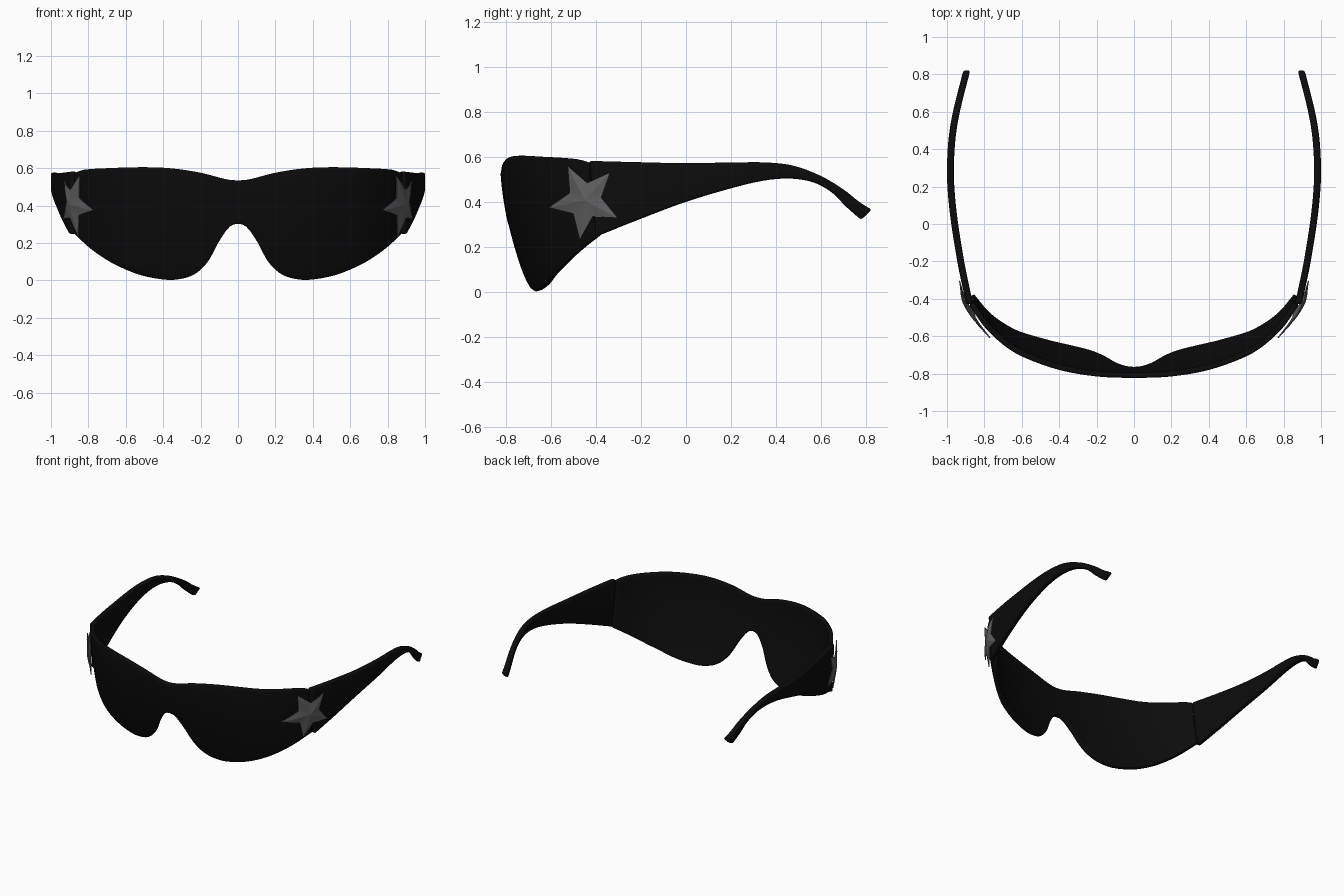
import bpy, bmesh, math

if "Cube" in bpy.data.objects:
    bpy.data.objects.remove(bpy.data.objects["Cube"])

def material(name, c):
    m = bpy.data.materials.new(name)
    m.diffuse_color = (c, c, c, 1)
    m.use_nodes = True
    m.node_tree.nodes["Principled BSDF"].inputs["Base Color"].default_value = m.diffuse_color
    return m

BLACK = material("gloss black", 0.0035)
GREY = material("star grey", 0.12)

def curve(pts, x):
    """Smooth interpolation through (x, value) points."""
    n = len(pts)
    x = min(max(x, pts[0][0]), pts[-1][0])
    i = 0
    while i < n - 2 and x > pts[i + 1][0]:
        i += 1
    def slope(k):
        a, b = pts[max(k - 1, 0)], pts[min(k + 1, n - 1)]
        return (b[1] - a[1]) / (b[0] - a[0])
    (x0, y0), (x1, y1) = pts[i], pts[i + 1]
    h = x1 - x0
    t = (x - x0) / h
    return ((2*t**3 - 3*t**2 + 1) * y0 + (t**3 - 2*t**2 + t) * h * slope(i)
            + (3*t**2 - 2*t**3) * y1 + (t**3 - t**2) * h * slope(i + 1))

def finish(name, bm, mat, solid=0, bevel=0, mirror=False, angle=35):
    me = bpy.data.meshes.new(name)
    bm.to_mesh(me)
    bm.free()
    me.materials.append(mat)
    ob = bpy.data.objects.new(name, me)
    bpy.context.collection.objects.link(ob)
    if solid:
        m = ob.modifiers.new("thickness", 'SOLIDIFY')
        m.thickness, m.offset = solid, -1
    if bevel:
        m = ob.modifiers.new("round", 'BEVEL')
        m.width, m.segments = bevel, 3
        m.limit_method, m.angle_limit = 'ANGLE', math.radians(45)
    if mirror:
        m = ob.modifiers.new("mirror", 'MIRROR')
        m.use_mirror_merge = False
    bpy.ops.object.select_all(action='DESELECT')
    ob.select_set(True)
    bpy.context.view_layer.objects.active = ob
    bpy.ops.object.convert(target='MESH')
    bpy.ops.object.shade_smooth_by_angle(angle=math.radians(angle))
    return ob

# Wraparound lens: plan curve, top edge and bottom edge, leaning back downwards
PLAN = [(0, -.825), (.2, -.815), (.4, -.78), (.6, -.708), (.7, -.645), (.8, -.55), (.88, -.435)]
TOP = [(0, .533), (.05, .537), (.1, .549), (.2, .575), (.35, .598), (.5, .605), (.7, .6),
       (.84, .59), (.88, .572)]
BOTTOM = [(0, .3), (.04, .29), (.1, .21), (.15, .115), (.2, .055), (.25, .022), (.3, .007),
          (.37, 0), (.5, .02), (.6, .055), (.7, .105), (.8, .175), (.88, .25)]

def lean(z):
    return .12 * (max(.55 - z, 0) / .55) ** 1.6

bm = bmesh.new()
COLS, ROWS = 80, 14
grid = []
for i in range(COLS + 1):
    x = .88 * (2 * i / COLS - 1)
    a = abs(x)
    lo, hi = curve(BOTTOM, a), curve(TOP, a)
    col = []
    for j in range(ROWS + 1):
        z = lo + (hi - lo) * j / ROWS
        col.append(bm.verts.new((x, curve(PLAN, a) + lean(z), z)))
    grid.append(col)
for i in range(COLS):
    for j in range(ROWS):
        bm.faces.new((grid[i][j], grid[i+1][j], grid[i+1][j+1], grid[i][j+1]))
finish("lens_shield", bm, BLACK, solid=.03, bevel=.008)

# Temple arms: tapered strip that hooks down behind the ear
ARM_TOP = [(-.43, .582), (-.2, .576), (0, .572), (.2, .575), (.36, .575), (.48, .56),
           (.6, .515), (.7, .455), (.77, .40), (.826, .365)]
ARM_BOT = [(-.4, .245), (-.2, .325), (0, .40), (.2, .46), (.35, .495), (.47, .503),
           (.57, .485), (.65, .44), (.71, .38), (.778, .32)]
ARM_X = [(-.43, .897), (-.3, .925), (-.2, .945), (0, .977), (.15, .994), (.28, 1.0),
         (.45, .992), (.6, .968), (.83, .91)]

def along(pts, t):
    return [curve([(k, p[c]) for k, p in enumerate(pts)], t) for c in (0, 1)]

bm = bmesh.new()
STEPS = 54
rings = []
for s in range(STEPS + 1):
    t = s / STEPS * (len(ARM_TOP) - 1)
    (yt, zt), (yb, zb) = along(ARM_TOP, t), along(ARM_BOT, t)
    xt, xb = curve(ARM_X, yt), curve(ARM_X, yb)
    rings.append([bm.verts.new(p) for p in ((xt, yt, zt), (xb, yb, zb),
                                            (xb - .037, yb, zb), (xt - .037, yt, zt))])
for a, b in zip(rings, rings[1:]):
    for k in range(4):
        bm.faces.new((a[k], a[(k+1) % 4], b[(k+1) % 4], b[k]))
bm.faces.new(rings[0])
bm.faces.new(rings[-1])
bmesh.ops.recalc_face_normals(bm, faces=bm.faces)
finish("temple_arms", bm, BLACK, bevel=.011, mirror=True)

# Star ornaments: ridged five-point plates bent around each hinge
STAR_X = [(-.61, .782), (-.53, .845), (-.45, .893), (-.4, .916), (-.3, .937)]
bm = bmesh.new()
centre = bm.verts.new((.016, -.45, .405))
rim = []
for k in range(10):
    a = math.radians(-98 + 36 * k)
    r = .175 if k % 2 == 0 else .08
    rim.append(bm.verts.new((0, -.45 + .93 * r * math.cos(a), .405 + r * math.sin(a))))
for k in range(10):
    bm.faces.new((centre, rim[k], rim[(k+1) % 10]))
bmesh.ops.subdivide_edges(bm, edges=bm.edges[:], cuts=4, use_grid_fill=True)
for v in bm.verts:
    front = min(max((-.3 - v.co.y) / .15, 0), 1)
    v.co.x += curve(STAR_X, v.co.y) - .5 * front * lean(v.co.z)
finish("star_ornaments", bm, GREY, solid=.006, mirror=True, angle=12)
